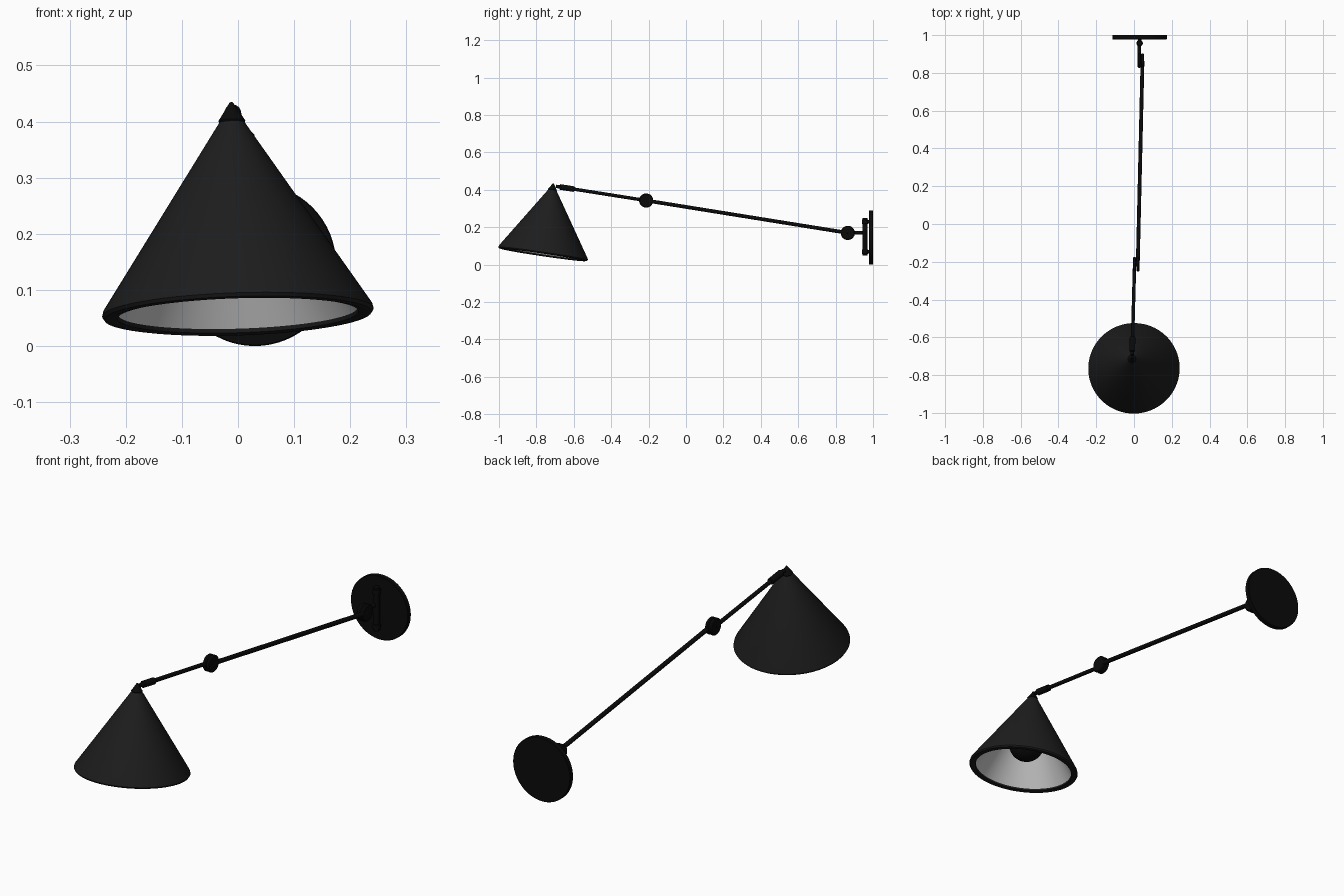
import bpy, bmesh, math
from mathutils import Vector

if "Cube" in bpy.data.objects:
    bpy.data.objects.remove(bpy.data.objects["Cube"])


def mat(name, v):
    m = bpy.data.materials.new(name)
    m.diffuse_color = (v, v, v, 1)
    m.use_nodes = True
    m.node_tree.nodes["Principled BSDF"].inputs["Base Color"].default_value = m.diffuse_color
    return m


BLACK = mat("black_metal", 0.003)
SHADE = mat("shade_black", 0.012)


def lathe(name, profile, base, tip, material=None, n=48):
    """Revolve (radius, height) points about the axis base -> tip."""
    base, tip = Vector(base), Vector(tip)
    q = (tip - base).to_track_quat('Z', 'Y')
    bm = bmesh.new()
    rings = []
    for r, h in profile:
        if r < 1e-6:
            rings.append([bm.verts.new((0, 0, h))])
        else:
            rings.append([bm.verts.new((r * math.cos(2 * math.pi * i / n),
                                        r * math.sin(2 * math.pi * i / n), h)) for i in range(n)])
    for a, b in zip(rings, rings[1:]):
        for i in range(n):
            j = (i + 1) % n
            if len(a) == 1:
                bm.faces.new((a[0], b[j], b[i]))
            elif len(b) == 1:
                bm.faces.new((a[i], a[j], b[0]))
            else:
                bm.faces.new((a[i], a[j], b[j], b[i]))
    me = bpy.data.meshes.new(name)
    bm.to_mesh(me)
    bm.free()
    ob = bpy.data.objects.new(name, me)
    bpy.context.collection.objects.link(ob)
    ob.location = base
    ob.rotation_mode = 'QUATERNION'
    ob.rotation_quaternion = q
    if material:
        me.materials.append(material)
    bpy.ops.object.select_all(action='DESELECT')
    ob.select_set(True)
    bpy.context.view_layer.objects.active = ob
    bpy.ops.object.shade_smooth_by_angle(angle=math.radians(35))
    return ob


def rod(name, a, b, r, bevel=0.002, n=32):
    """Capped cylinder with a small edge bevel."""
    h = (Vector(b) - Vector(a)).length
    return lathe(name, [(0, 0), (r - bevel, 0), (r, bevel), (r, h - bevel),
                        (r - bevel, h), (0, h)], a, b, BLACK, n)


# wall plate, vertical pivot bar and its pins
PX = 0.03
rod("wall_plate", (PX, 0.978, 0.145), (PX, 1.0, 0.145), 0.145, 0.002, 64)
rod("pivot_bar", (PX, 0.957, 0.05), (PX, 0.957, 0.25), 0.014)
for i, z in enumerate((0.07, 0.23)):
    rod(f"pivot_pin_{i}", (PX, 0.955, z), (PX, 0.98, z), 0.009)
    rod(f"pivot_collar_{i}", (PX, 0.957, z - 0.012), (PX, 0.957, z + 0.012), 0.017)
rod("wall_stub", (0.027, 0.955, 0.17), (0.027, 0.865, 0.17), 0.009)

# paired knuckle discs
J1, J2 = (0.865, 0.17), (-0.213, 0.343)
for name, (y, z), x0 in (("wall_knuckle", J1, 0.019), ("elbow_knuckle", J2, -0.005)):
    rod(name + "_left", (x0, y, z), (x0 + 0.0165, y, z), 0.038, 0.004)
    rod(name + "_right", (x0 + 0.0175, y, z), (x0 + 0.034, y, z), 0.038, 0.004)
    rod(name + "_axle", (x0 + 0.002, y, z), (x0 + 0.032, y, z), 0.012)

# arms and the sleeve at the shade
elbow, end = Vector((0.003, *J2)), Vector((-0.01, -0.695, 0.419))
rod("long_arm", (0.045, *J1), (0.02, *J2), 0.010)
rod("short_arm", elbow, end, 0.009)
d = (end - elbow).normalized()
rod("arm_sleeve", end - d * 0.1, end - d * 0.02, 0.015, 0.003)

# tilted cone shade: outer skin with rolled lip, pale lining, cap
C, T = (0.0, -0.765, 0.054), (-0.012, -0.709, 0.435)
H = (Vector(T) - Vector(C)).length
lathe("shade_outer", [(0.213, 0.008), (0.215, 0.001), (0.228, -0.002), (0.238, 0.0),
                      (0.242, 0.006), (0.240, 0.014), (0.018, H - 0.03), (0, H - 0.03)],
      C, T, SHADE, 96)
lathe("shade_lining", [(0, H - 0.05), (0.014, H - 0.05), (0.213, 0.008)], C, T, None, 96)
lathe("shade_cap", [(0, H - 0.037), (0.023, H - 0.037), (0.024, H - 0.034),
                    (0.003, H - 0.001), (0, H)], C, T, BLACK)

# lamp bulb with socket neck
R, hc = 0.078, 0.125
prof = [(R * math.sin(math.radians(a)), hc - R * math.cos(math.radians(a)))
        for a in range(0, 151, 10)]
lathe("bulb", prof + [(0.034, 0.205), (0.034, 0.27), (0, 0.27)], C, T, BLACK)
